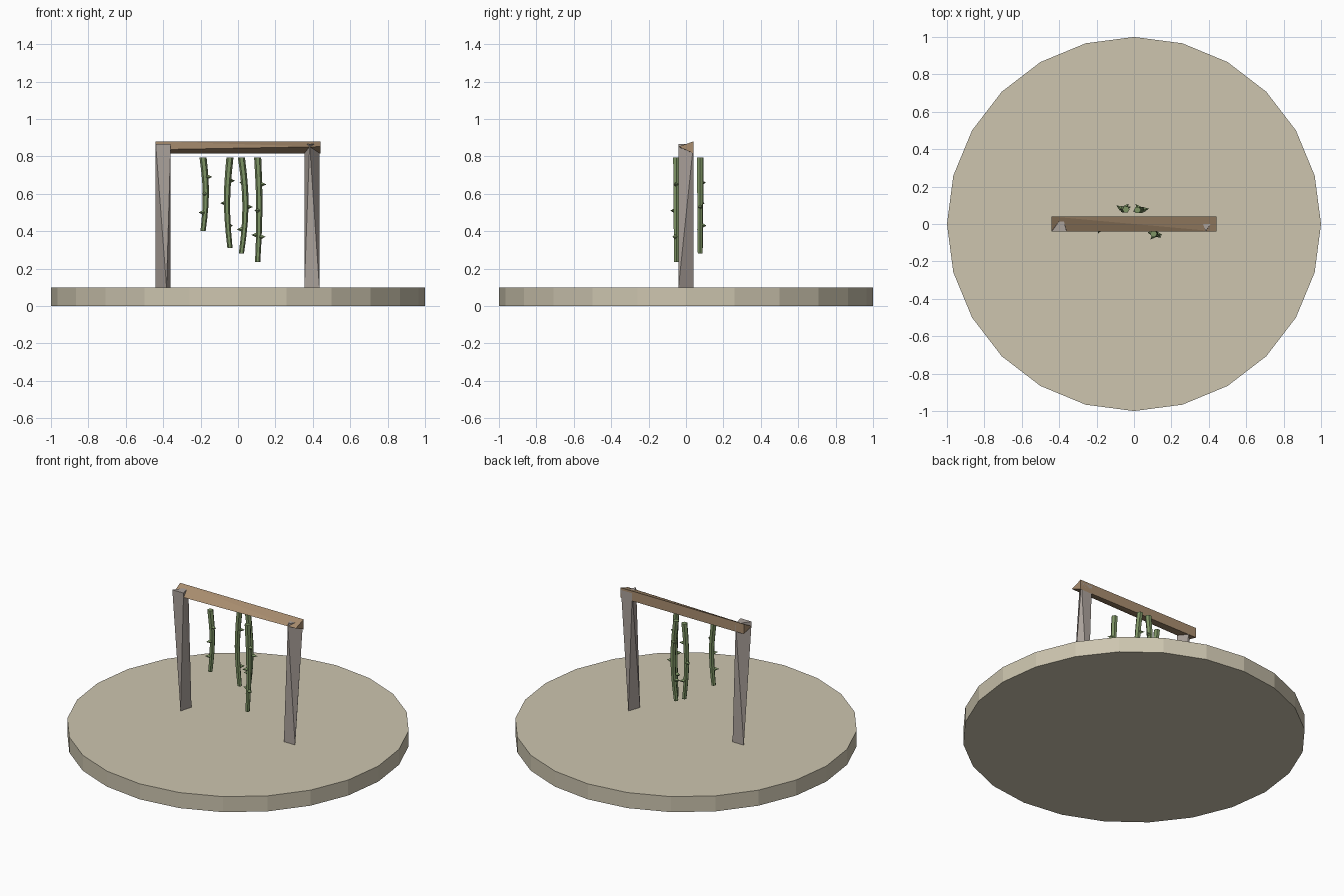
import bpy, bmesh, math
from mathutils import Vector

cube = bpy.data.objects.get("Cube")
if cube:
    bpy.data.objects.remove(cube)


def material(name, color):
    m = bpy.data.materials.new(name)
    m.use_nodes = True
    m.diffuse_color = (*color, 1)
    m.node_tree.nodes["Principled BSDF"].inputs["Base Color"].default_value = (*color, 1)
    return m


sand = material("pale sand", (0.61, 0.56, 0.43))
stone = material("grey wood", (0.41, 0.36, 0.33))
wood = material("brown wood", (0.40, 0.27, 0.16))
green = material("vine green", (0.21, 0.30, 0.13))


def finish(name, bm, mat):
    bmesh.ops.recalc_face_normals(bm, faces=bm.faces)
    mesh = bpy.data.meshes.new(name)
    bm.to_mesh(mesh)
    bm.free()
    mesh.materials.append(mat)
    obj = bpy.data.objects.new(name, mesh)
    bpy.context.collection.objects.link(obj)
    return obj


def hull(name, points, mat):
    bm = bmesh.new()
    for p in points:
        bm.verts.new(p)
    bmesh.ops.convex_hull(bm, input=bm.verts)
    return finish(name, bm, mat)


# Round base slab
bpy.ops.mesh.primitive_cylinder_add(vertices=24, radius=1, depth=0.1,
                                    location=(0, 0, 0.05), rotation=(0, 0, math.pi / 2))
base = bpy.context.object
base.name = "base_slab"
base.data.materials.append(sand)


# Twisted three-sided posts: the triangle turns round between foot and head
def post(name, x, tip_x, head_edge_y):
    def triangle(z, edge_y):
        return [(x - 0.04, edge_y, z), (x + 0.04, edge_y, z), (tip_x, -edge_y, z)]
    hull(name, triangle(0.1, -head_edge_y) + triangle(0.866, head_edge_y), stone)


post("right_post", -0.4, -0.382, -0.04)
post("left_post", 0.395, 0.383, 0.04)

# Three-sided crossbeam with its front edge rising to one end
beam = []
for x, front_z in ((-0.44, 0.836), (0.44, 0.852)):
    beam += [(x, 0.04, 0.88), (x, 0.04, 0.816), (x, -0.04, front_z)]
hull("crossbeam", beam, wood)


# Hanging vines: bowed six-sided stems with thorns
def vine(name, x, y, bottom, bow, thorns):
    top, sides = 0.795, 6
    bm = bmesh.new()

    def center(z):
        t = (top - z) / (top - bottom)
        return Vector((x + bow * math.sin(math.pi * t), y, z))

    rings = []
    for i in range(7):
        t = i / 6
        c = center(top + (bottom - top) * t)
        r = 0.019 - 0.005 * t
        rings.append([bm.verts.new(c + Vector((r * math.cos(k * math.tau / sides),
                                               r * math.sin(k * math.tau / sides), 0)))
                      for k in range(sides)])
    for a, b in zip(rings, rings[1:]):
        for k in range(sides):
            n = (k + 1) % sides
            bm.faces.new((a[k], a[n], b[n], b[k]))
    bm.faces.new(rings[0])
    bm.faces.new(rings[-1])

    for z, angle in thorns:
        d = Vector((math.cos(math.radians(angle)), math.sin(math.radians(angle)), 0))
        rot = d.to_track_quat('Z', 'Y').to_matrix().to_4x4()
        rot.translation = center(z) + d * 0.026
        bmesh.ops.create_cone(bm, cap_ends=True, segments=4, radius1=0.014,
                              radius2=0, depth=0.03, matrix=rot)
    finish(name, bm, green)


vine("vine_outer_right", -0.187, -0.015, 0.40, 0.015, ((0.69, -20), (0.6, 240), (0.5, 215)))
vine("vine_inner_right", -0.043, 0.078, 0.31, -0.016, ((0.67, 20), (0.55, 150), (0.43, 50)))
vine("vine_inner_left", 0.018, 0.075, 0.28, 0.022, ((0.66, 130), (0.53, 10), (0.41, 190)))
vine("vine_outer_left", 0.105, -0.052, 0.235, 0.009, ((0.65, -10), (0.51, 230), (0.37, -30), (0.38, 170)))
